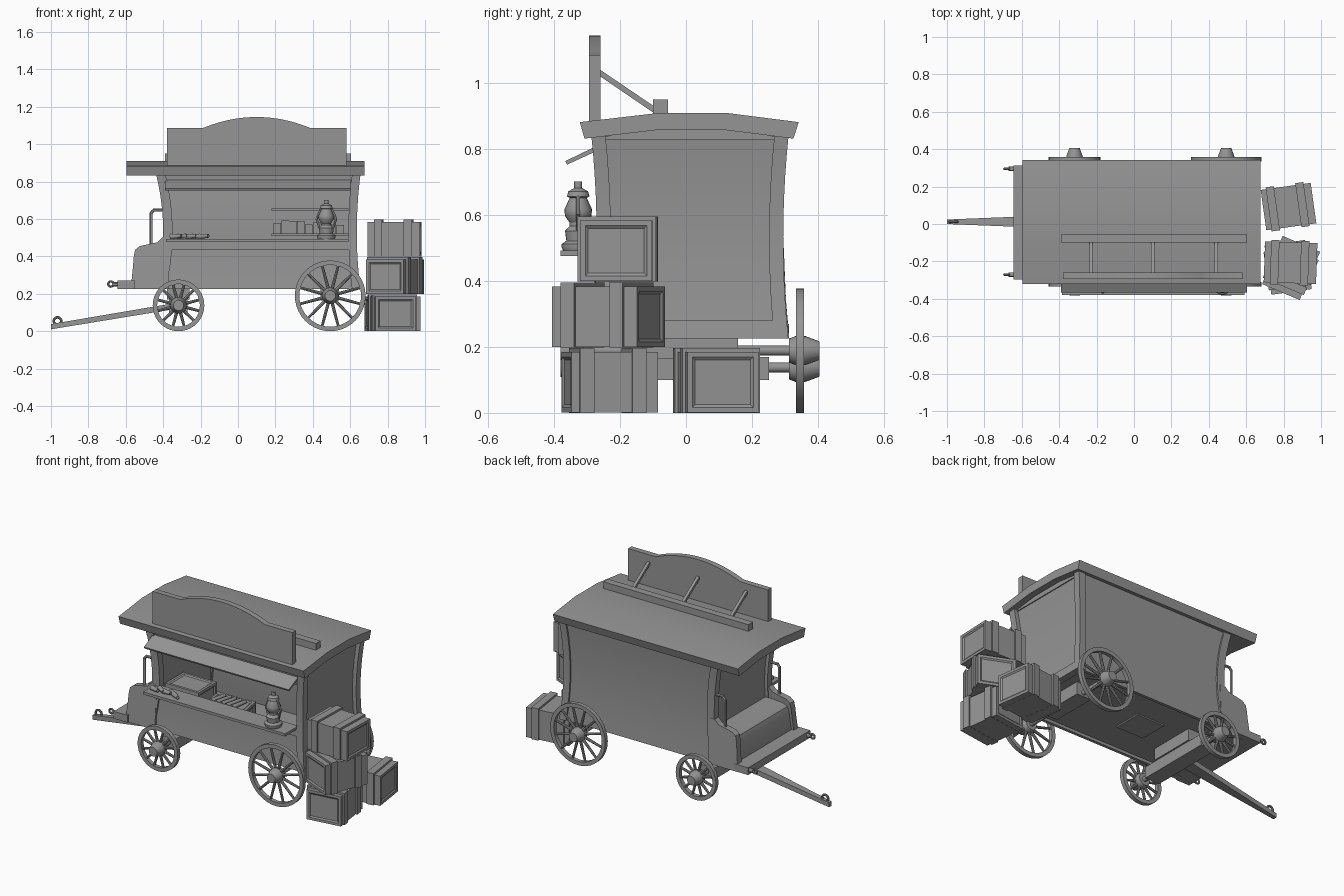
import bpy, bmesh, math, random
from mathutils import Matrix, Vector

old = bpy.data.objects.get("Cube")
if old:
    bpy.data.objects.remove(old, do_unlink=True)

random.seed(4)
CY = 0.012  # wagon centre line
made = []

mat = bpy.data.materials.new("plain_grey")
mat.use_nodes = True
GREY = (0.3, 0.3, 0.3, 1)
mat.diffuse_color = GREY
mat.node_tree.nodes["Principled BSDF"].inputs["Base Color"].default_value = GREY


def finish(name, bm):
    bmesh.ops.recalc_face_normals(bm, faces=bm.faces)
    me = bpy.data.meshes.new(name)
    bm.to_mesh(me)
    bm.free()
    me.materials.append(mat)
    ob = bpy.data.objects.new(name, me)
    bpy.context.collection.objects.link(ob)
    made.append(ob)
    return ob


def add_box(bm, x0, x1, y0, y1, z0, z1):
    m = Matrix.Translation(((x0 + x1) / 2, (y0 + y1) / 2, (z0 + z1) / 2))
    m = m @ Matrix.Diagonal((x1 - x0, y1 - y0, z1 - z0, 1))
    bmesh.ops.create_cube(bm, size=1, matrix=m)


def box(name, *dims):
    bm = bmesh.new()
    add_box(bm, *dims)
    return finish(name, bm)


def prism(name, points, axis, lo, hi):
    """Extrude a profile (yz for axis x, xz for axis y) between lo and hi."""
    bm = bmesh.new()
    place = (lambda a, b: (lo, a, b)) if axis == "x" else (lambda a, b: (a, lo, b))
    face = bm.faces.new([bm.verts.new(place(a, b)) for a, b in points])
    ext = bmesh.ops.extrude_face_region(bm, geom=[face])["geom"]
    d = Vector((hi - lo, 0, 0)) if axis == "x" else Vector((0, hi - lo, 0))
    bmesh.ops.translate(bm, verts=[v for v in ext if isinstance(v, bmesh.types.BMVert)], vec=d)
    return finish(name, bm)


def add_rod(bm, p, q, r1, r2=None, sides=12):
    p, q = Vector(p), Vector(q)
    rot = (q - p).to_track_quat("Z", "Y").to_matrix().to_4x4()
    bmesh.ops.create_cone(bm, cap_ends=True, segments=sides, radius1=r1, radius2=r1 if r2 is None else r2,
                          depth=(q - p).length, matrix=Matrix.Translation((p + q) / 2) @ rot)


def rod(name, p, q, r1, r2=None, sides=12):
    bm = bmesh.new()
    add_rod(bm, p, q, r1, r2, sides)
    return finish(name, bm)


def add_lathe(bm, profile, matrix, segs=32, closed=False):
    """Turn (radius, height) points about local z."""
    rings = [[bm.verts.new(matrix @ Vector((r * math.cos(a), r * math.sin(a), h))) for r, h in profile]
             for a in (math.tau * i / segs for i in range(segs))]
    n = len(profile)
    for i in range(segs):
        a, b = rings[i], rings[(i + 1) % segs]
        for j in range(n if closed else n - 1):
            k = (j + 1) % n
            bm.faces.new((a[j], b[j], b[k], a[k]))
    bmesh.ops.remove_doubles(bm, verts=bm.verts, dist=1e-5)


def ring(name, centre, radius, tube):
    pts = [(radius + tube * math.cos(t), tube * math.sin(t)) for t in (math.tau * i / 8 for i in range(8))]
    bm = bmesh.new()
    add_lathe(bm, pts, Matrix.Translation(centre) @ Matrix.Rotation(math.pi / 2, 4, "X"), 20, True)
    return finish(name, bm)


def flare(z):
    return ((z - 0.53) / 0.31) ** 2


def wall(name, x0, x1, y0, y1, z0, z1):
    """Body piece whose outer faces bow outward to top and bottom."""
    bm = bmesh.new()
    add_box(bm, x0, x1, y0 + CY, y1 + CY, z0, z1)
    upright = [e for e in bm.edges if abs(e.verts[0].co.z - e.verts[1].co.z) > 0.01]
    bmesh.ops.subdivide_edges(bm, edges=upright, cuts=9, use_grid_fill=True)
    for v in bm.verts:
        f = flare(v.co.z)
        if abs(v.co.y - CY) > 0.2:
            v.co.y += math.copysign(0.016 * f, v.co.y)
        if v.co.x > 0.55:
            v.co.x += 0.02 * f
        elif v.co.x < -0.34:
            v.co.x -= 0.038 * f
    return finish(name, bm)


def crate(name, cx, cy, z0, angle, l=0.27, w=0.218, h=0.184, bands=(-0.085, 0.075)):
    bm = bmesh.new()
    add_box(bm, -l / 2, l / 2, -w / 2, w / 2, 0, h)
    bm.normal_update()
    panels = [f for f in bm.faces if abs(f.normal.x) > 0.9 or (not bands and f.normal.z > 0.9)]
    bmesh.ops.inset_individual(bm, faces=panels, thickness=0.022, depth=0)
    bmesh.ops.inset_individual(bm, faces=panels, thickness=0.012, depth=-0.006)
    for c in bands:
        add_box(bm, c - 0.022, c + 0.022, -w / 2 - 0.01, w / 2 + 0.01, -0.001, h + 0.012)
    bm.transform(Matrix.Translation((cx, cy, z0)) @ Matrix.Rotation(math.radians(angle), 4, "Z"))
    return finish(name, bm)


# Corner posts, panels and rails of the body
for x0, x1, end in ((-0.4, -0.35, "front"), (0.59, 0.635, "rear")):
    for s, side in ((-1, "right"), (1, "left")):
        wall(f"{end}_{side}_post", x0, x1, *sorted((s * 0.24, s * 0.283)), 0.225, 0.845)
wall("back_side_panel", -0.36, 0.6, 0.255, 0.273, 0.225, 0.845)
wall("serving_side_panel", -0.36, 0.6, -0.273, -0.255, 0.225, 0.48)
wall("serving_side_header", -0.36, 0.6, -0.275, -0.255, 0.765, 0.845)
wall("serving_side_upper_rail", -0.36, 0.6, -0.283, -0.26, 0.435, 0.48)
wall("driver_end_wall", -0.38, -0.36, -0.25, 0.25, 0.225, 0.845)
wall("rear_end_wall", 0.592, 0.61, -0.25, 0.25, 0.225, 0.845)
wall("rear_bottom_rail", 0.6, 0.635, -0.25, 0.25, 0.225, 0.28)
gable = [(-0.28, 0.83), (0.3, 0.83), (0.13, 0.87), (-0.1, 0.87)]
prism("driver_end_gable", gable, "x", -0.42, -0.39)
prism("rear_end_gable", gable, "x", 0.61, 0.635)
box("floor", -0.57, 0.62, CY - 0.28, CY + 0.28, 0.242, 0.255)
box("floor_hatch", -0.13, 0.06, CY - 0.09, CY + 0.09, 0.234, 0.243)

# Roof, awning and sign
prism("roof", [(-0.322, 0.882), (-0.09, 0.909), (0.13, 0.909), (0.342, 0.882), (0.326, 0.832),
               (0.12, 0.858), (-0.09, 0.858), (-0.308, 0.832)], "x", -0.595, 0.675)
prism("awning", [(-0.366, 0.764), (-0.27, 0.81), (-0.265, 0.797), (-0.361, 0.753)], "x", -0.39, 0.605)
arch = [(0.1 + 0.29 * t, 1.085 + 0.06 * (1 - t * t)) for t in (1 - i / 10 for i in range(21))]
prism("sign_board", [(-0.38, 0.88), (0.58, 0.88), (0.58, 1.085)] + arch + [(-0.38, 1.085)], "y", -0.295, -0.26)
box("sign_beam", -0.39, 0.605, -0.1, -0.055, 0.9, 0.95)
for i, x in enumerate((-0.23, 0.1, 0.44)):
    prism(f"sign_strut_{i}", [(-0.262, 1.022), (-0.262, 1.042), (-0.085, 0.922), (-0.095, 0.908)], "x",
          x - 0.009, x + 0.009)

# Counter, lantern and goods
box("counter", -0.385, 0.59, -0.38, -0.25, 0.476, 0.492)
bm = bmesh.new()
add_lathe(bm, [(0, 0), (0.046, 0), (0.05, 0.01), (0.05, 0.02), (0.036, 0.03), (0.04, 0.06), (0.026, 0.075),
               (0.026, 0.085), (0.04, 0.105), (0.042, 0.125), (0.026, 0.16), (0.034, 0.165), (0.03, 0.18),
               (0.012, 0.19), (0.012, 0.21), (0, 0.21)], Matrix.Translation((0.472, -0.327, 0.492)), 20)
for s in (-1, 1):
    add_rod(bm, (0.472 + s * 0.036, -0.327, 0.55), (0.472 + s * 0.052, -0.327, 0.6), 0.006)
    add_rod(bm, (0.472 + s * 0.052, -0.327, 0.6), (0.472 + s * 0.025, -0.327, 0.665), 0.006)
finish("lantern", bm)
for i in range(5):
    x, y = -0.36 + i * 0.038, -0.33 + 0.02 * (i % 2)
    a = random.uniform(-0.7, 0.7)
    rod(f"counter_goods_{i}", (x, y, 0.506), (x + 0.06 * math.cos(a), y + 0.06 * math.sin(a), 0.51), 0.015, 0.01)
for i, z in enumerate((0.51, 0.645)):
    box(f"wall_shelf_{i}", 0.18, 0.59, 0.16, 0.275, z, z + 0.012)
for i in range(9):
    x = 0.19 + i * 0.042
    box(f"shelf_book_{i}", x, x + 0.04, 0.18, 0.26, 0.522, random.uniform(0.565, 0.595))
crate("indoor_crate", -0.235, -0.125, 0.255, 0, l=0.23, w=0.18, h=0.238, bands=())
crate("indoor_goods_crate", 0.03, -0.13, 0.255, 10, l=0.25, w=0.18, h=0.18, bands=())
for i in range(5):
    x = -0.06 + i * 0.036
    rod(f"indoor_goods_{i}", (x, -0.18, 0.445), (x + 0.02, -0.07, 0.445), 0.015, 0.01)

# Driver's bench, footboard and grab handles
cheek = [(-0.37, 0.225), (-0.572, 0.225), (-0.568, 0.28), (-0.562, 0.34), (-0.557, 0.4), (-0.55, 0.435),
         (-0.525, 0.455), (-0.43, 0.475), (-0.405, 0.5), (-0.37, 0.5), (-0.37, 0.4), (-0.37, 0.34), (-0.37, 0.28)]
bench = [(-0.37, 0.225), (-0.557, 0.225), (-0.542, 0.38), (-0.53, 0.41), (-0.505, 0.425), (-0.37, 0.435)]
prism("bench", bench, "y", CY - 0.26, CY + 0.26)
box("footboard", -0.645, -0.55, CY - 0.31, CY + 0.3, 0.225, 0.27)
for s, side in ((-1, "right"), (1, "left")):
    y = CY + s * 0.265
    panel = prism(f"bench_{side}_cheek", cheek, "y", y - 0.02, y + 0.02)
    for v in panel.data.vertices:
        v.co.y += s * 0.017 * flare(v.co.z)
    bm = bmesh.new()
    add_rod(bm, (-0.465, y, 0.455), (-0.465, y, 0.635), 0.008)
    add_rod(bm, (-0.465, y, 0.63), (-0.452, y, 0.647), 0.008)
    add_rod(bm, (-0.455, y, 0.647), (-0.39, y, 0.647), 0.008)
    finish(f"{side}_grab_handle", bm)
    y = CY + s * 0.283
    rod(f"{side}_hook_stem", (-0.64, y, 0.25), (-0.67, y, 0.25), 0.012)
    ring(f"{side}_hook", (-0.68, y, 0.252), 0.014, 0.006)

# Axles and drawbar
box("front_axle_block", -0.37, -0.27, CY - 0.24, CY + 0.24, 0.1, 0.17)
box("front_bolster", -0.38, -0.26, CY - 0.145, CY + 0.145, 0.17, 0.245)
box("rear_bolster", 0.44, 0.54, CY - 0.145, CY + 0.145, 0.165, 0.245)
drawbar = prism("drawbar", [(-1, 0.01), (-1, 0.038), (-0.34, 0.15), (-0.34, 0.118)], "y", -1, 1)
for v in drawbar.data.vertices:
    v.co.y = CY + v.co.y * (0.012 + 0.04 * (v.co.x + 1))
ring("drawbar_ring", (-0.965, CY, 0.054), 0.02, 0.007)


# Spoked wheels
def wheel(name, x, radius, s):
    bm = bmesh.new()
    turn = Matrix.Translation((x, CY, radius)) @ Matrix.Rotation(-s * math.pi / 2, 4, "X")
    inner = radius - 0.024
    add_lathe(bm, [(inner, 0.321), (radius, 0.321), (radius, 0.346), (inner, 0.346)], turn, 40, True)
    add_lathe(bm, [(0, 0.3), (0.036, 0.3), (0.044, 0.32), (0.044, 0.35), (0.028, 0.393), (0, 0.393)], turn, 24)
    for i in range(12):
        a = math.tau * (i + 0.5) / 12
        d = Vector((math.cos(a), 0, math.sin(a)))
        c = Vector((x, CY + s * 0.333, radius))
        add_rod(bm, c + d * 0.03, c + d * (inner + 0.005), 0.009, 0.007, 8)
    finish(name, bm)


for x, radius, end in ((-0.318, 0.138, "front"), (0.493, 0.189, "rear")):
    rod(f"{end}_axle", (x, CY - 0.32, radius), (x, CY + 0.32, radius), 0.015, sides=16)
    for s, side in ((-1, "right"), (1, "left")):
        wheel(f"{end}_{side}_wheel", x, radius, s)

# Stacked crates behind the wagon
crate("bottom_crate", 0.824, -0.232, 0.001, 98, l=0.265)
crate("middle_crate", 0.84, -0.235, 0.2, 67, l=0.28)
crate("top_crate", 0.837, -0.207, 0.4, -2, l=0.28)
crate("ground_crate", 0.826, 0.093, 0.001, 8)

# Smooth shading on round parts, sharp edges kept
bpy.ops.object.select_all(action="DESELECT")
for ob in made:
    ob.select_set(True)
bpy.context.view_layer.objects.active = made[0]
bpy.ops.object.shade_smooth_by_angle(angle=math.radians(30))
